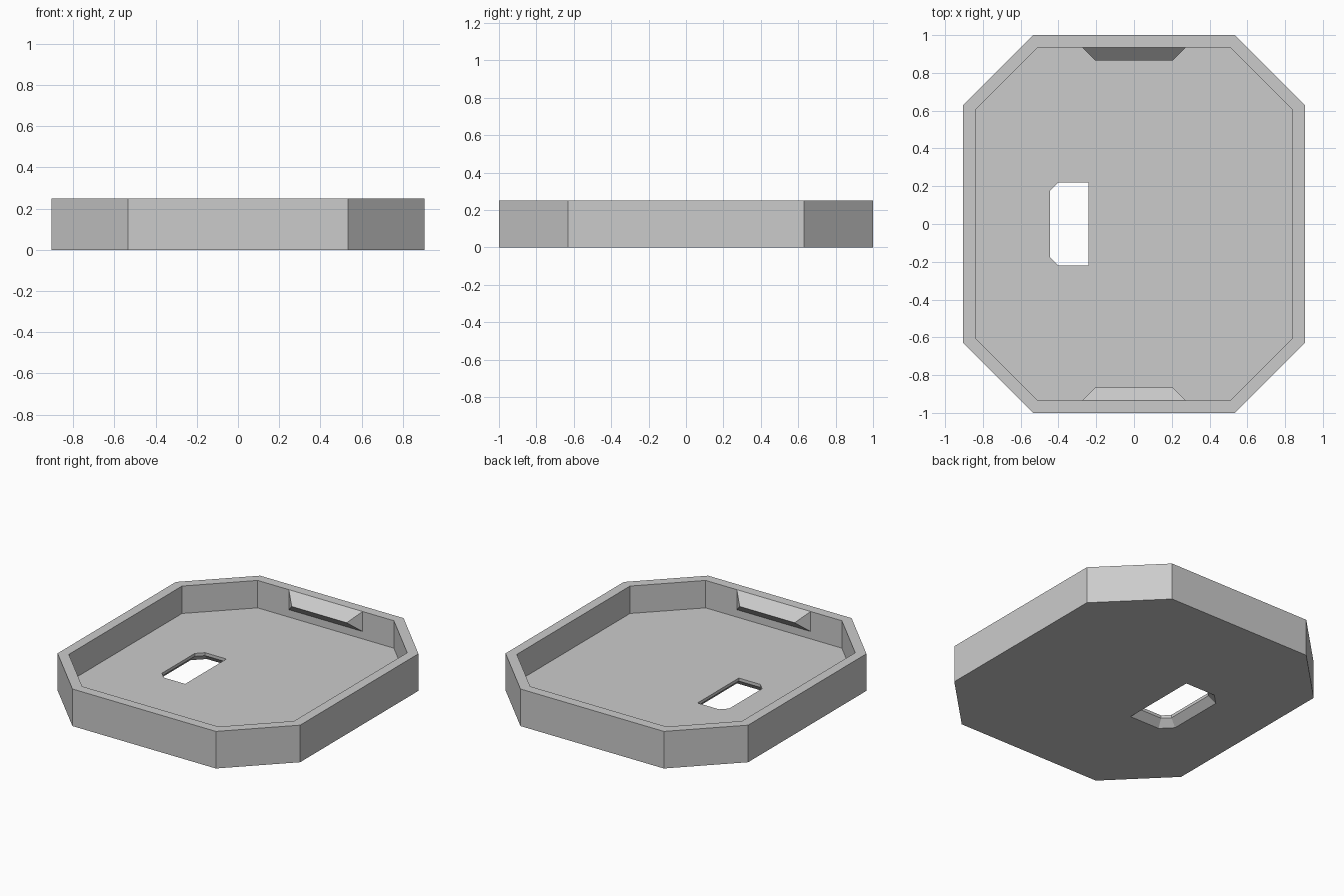
import bpy
import bmesh

cube = bpy.data.objects.get("Cube")
if cube:
    bpy.data.objects.remove(cube, do_unlink=True)

HEIGHT, WALL, FLOOR = 0.25, 0.065, 0.065

grey = bpy.data.materials.new("light grey plastic")
grey.use_nodes = True
colour = (0.6, 0.6, 0.6, 1)
grey.diffuse_color = colour
grey.node_tree.nodes["Principled BSDF"].inputs["Base Color"].default_value = colour


def finish(bm, name):
    bmesh.ops.recalc_face_normals(bm, faces=bm.faces[:])
    mesh = bpy.data.meshes.new(name)
    bm.to_mesh(mesh)
    bm.free()
    mesh.materials.append(grey)
    obj = bpy.data.objects.new(name, mesh)
    bpy.context.collection.objects.link(obj)
    return obj


def octagon(inset):
    """Outline of the tray with 45 degree corners, moved inward by inset."""
    x, y = 0.905 - inset, 1.0 - inset
    cut = 0.37 - inset * 0.586
    return [(x, y - cut), (x - cut, y), (cut - x, y), (-x, y - cut),
            (-x, cut - y), (cut - x, -y), (x - cut, -y), (x, cut - y)]


def slot(grow):
    """Outline of the opening, with its two outer corners cut."""
    x0, x1, y = -0.445 - grow, -0.24 + grow, 0.22 + grow
    cut = 0.045 + grow * 0.586
    return [(x1, y), (x0 + cut, y), (x0, y - cut),
            (x0, cut - y), (x0 + cut, -y), (x1, -y)]


def ring(bm, outline, z):
    verts = [bm.verts.new((x, y, z)) for x, y in outline]
    return verts


def loft(bm, rings):
    for a, b in zip(rings, rings[1:]):
        for i in range(len(a)):
            j = (i + 1) % len(a)
            bm.faces.new((a[i], a[j], b[j], b[i]))


def fill_between(bm, outer, inner):
    edges = [bm.edges.get((r[i - 1], r[i])) for r in (outer, inner) for i in range(len(r))]
    bmesh.ops.triangle_fill(bm, edges=edges, use_beauty=True)


# Tray: walls and rim, flared opening, then the floor above and below
bm = bmesh.new()
walls = [ring(bm, octagon(0), 0), ring(bm, octagon(0), HEIGHT),
         ring(bm, octagon(WALL), HEIGHT), ring(bm, octagon(WALL), FLOOR)]
opening = [ring(bm, slot(0.045), 0), ring(bm, slot(0), 0.045), ring(bm, slot(0), FLOOR)]
loft(bm, walls)
loft(bm, opening)
fill_between(bm, walls[0], opening[0])
fill_between(bm, walls[-1], opening[-1])
finish(bm, "tray")

# Snap ridges: tapered wedges on the inside of the end walls
for side, name in ((-1, "front_snap_ridge"), (1, "back_snap_ridge")):
    bm = bmesh.new()
    wall_y, tip_y = side * (1 - WALL), side * 0.865
    top = [bm.verts.new((s * 0.275, wall_y, HEIGHT)) for s in (-1, 1)]
    tip = [bm.verts.new((s * 0.205, tip_y, 0.182)) for s in (-1, 1)]
    low = [bm.verts.new((s * 0.275, wall_y, 0.115)) for s in (-1, 1)]
    for a, b in ((top, tip), (tip, low), (low, top)):
        bm.faces.new((a[0], a[1], b[1], b[0]))
    for i in (0, 1):
        bm.faces.new((top[i], tip[i], low[i]))
    finish(bm, name)
